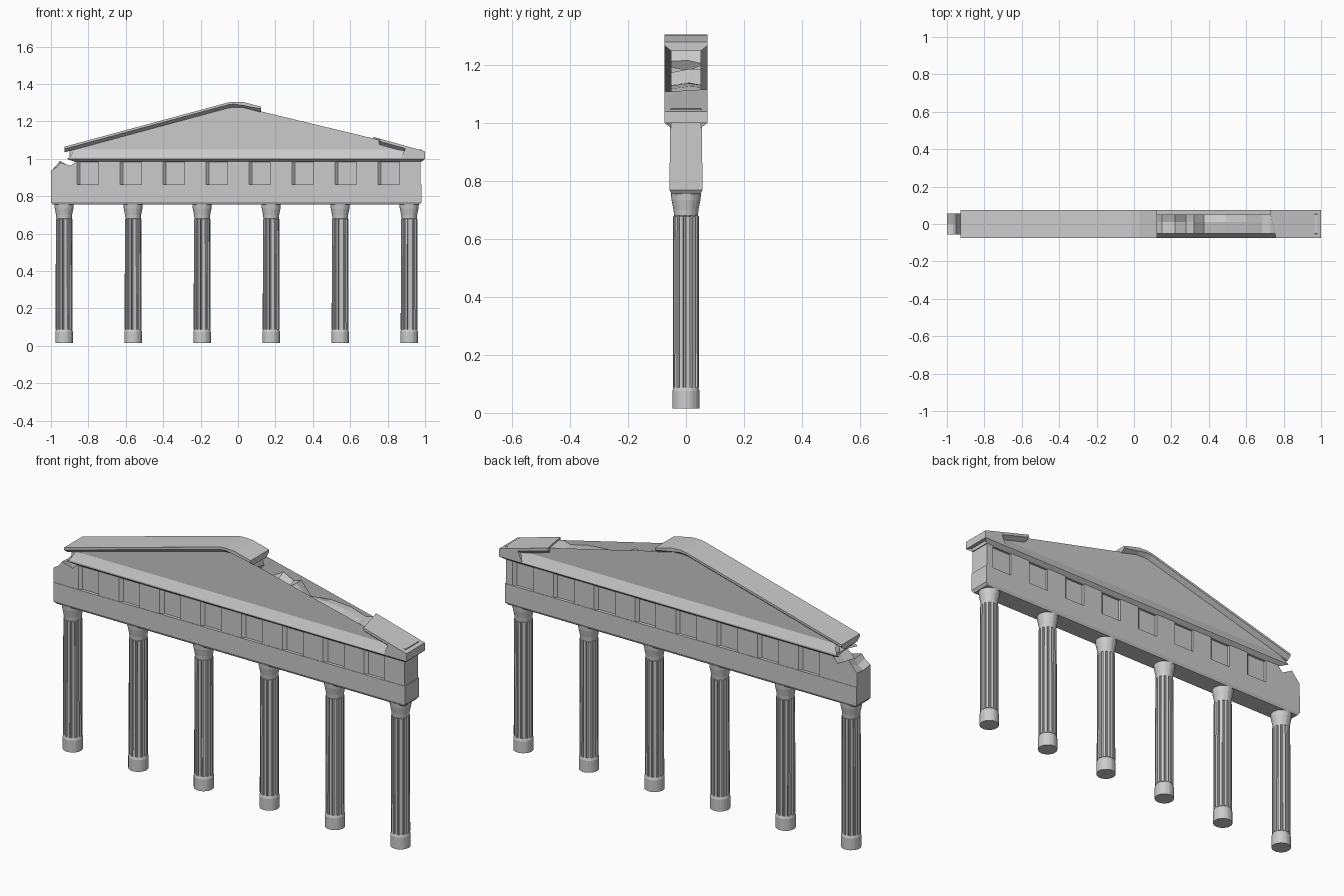
import bpy, bmesh, math, random

if "Cube" in bpy.data.objects:
    bpy.data.objects.remove(bpy.data.objects["Cube"])
random.seed(4)


def loft(name, sections):
    """Skin matching closed 3D sections and cap both ends."""
    bm = bmesh.new()
    rings = [[bm.verts.new(p) for p in s] for s in sections]
    n = len(rings[0])
    for a, b in zip(rings, rings[1:]):
        for i in range(n):
            j = (i + 1) % n
            bm.faces.new((a[i], a[j], b[j], b[i]))
    caps = [bm.faces.new(rings[0]), bm.faces.new(rings[-1])]
    bmesh.ops.triangulate(bm, faces=caps)
    bmesh.ops.recalc_face_normals(bm, faces=bm.faces)
    me = bpy.data.meshes.new(name)
    bm.to_mesh(me)
    bm.free()
    ob = bpy.data.objects.new(name, me)
    bpy.context.collection.objects.link(ob)
    return ob


def at_y(y, pts):
    return [(x, y, z) for x, z in pts]


def rough(pts, first, last, amount=0.014):
    """Jitter the heights of the broken stretch of an outline."""
    return [(x, z + random.uniform(-amount, amount)) if first <= i <= last else (x, z)
            for i, (x, z) in enumerate(pts)]


# Fluted columns: plain drum foot, fluted shaft, flaring capital
def column_ring(cx, z, r, groove=0.0):
    pts = []
    for k in range(12):
        for f, g in ((0.0, 0), (0.56, 0), (0.66, 1), (0.9, 1)):
            a = (k + f) * math.tau / 12
            q = r - groove * g
            pts.append((cx + q * math.cos(a), q * math.sin(a), z))
    return pts


for i in range(6):
    cx = -0.93 + 0.369 * i
    loft("column", [column_ring(cx, *s) for s in (
        (0.015, 0.047), (0.075, 0.047), (0.087, 0.043),
        (0.088, 0.045, 0.007), (0.678, 0.044, 0.007),
        (0.68, 0.041), (0.7, 0.043), (0.735, 0.05), (0.757, 0.052))])


# Architrave beam with chamfered underside
def rect(x0, x1, y, z):
    return [(x0, -y, z), (x1, -y, z), (x1, y, z), (x0, y, z)]


loft("architrave", [rect(-0.99, 0.97, 0.05, 0.755), rect(-1.0, 0.98, 0.057, 0.768),
                    rect(-1.0, 0.98, 0.057, 0.862)])

# Frieze: plan outline with alternating recessed panels, staggered front to back
W, D, P = 0.055, 0.014, 0.23
front = [(-0.87, -W)]
for k in range(8):
    x = -0.862 + P * k
    front += [(x, -W), (x + 0.016, -W + D), (x + 0.116, -W + D), (x + 0.116, -W)]
front.append((0.975, -W))
back = [(0.975, W)]
for k in range(8):
    x = 0.938 - P * k
    back += [(x, W), (x - 0.014, W - D), (x - 0.116, W - D), (x - 0.116, W)]
back.append((-0.87, W))
loft("frieze", [[(x, y, z) for x, y in front + back] for z in (0.855, 0.99)])

# Broken left corner of the frieze
stub = [(-0.86, 0.85), (-1.0, 0.85), (-1.0, 0.936), (-0.968, 0.957), (-0.952, 0.98),
        (-0.92, 0.93), (-0.893, 0.963), (-0.86, 0.99)]
loft("broken_frieze_end", [at_y(-W, stub), at_y(0, rough(stub, 2, 6)),
                           at_y(W, rough(stub, 2, 6))])

# Horizontal cornice: chamfered below, sloping in above
outer = [(-0.915, 1.0), (1.0, 1.0), (1.0, 1.004), (-0.9, 1.008)]
inner = [(-0.87, 0.983), (0.98, 0.983), (0.98, 1.05), (-0.875, 1.05)]
loft("cornice", [at_y(-0.074, outer), at_y(-0.052, inner),
                 at_y(0.052, inner), at_y(0.074, outer)])

# Pediment wall with its collapsed right slope
wall = [(-0.9, 1.06), (-0.05, 1.295), (0.035, 1.295), (0.12, 1.275),
        (0.098, 1.248), (0.11, 1.214), (0.087, 1.18), (0.15, 1.155), (0.22, 1.193),
        (0.278, 1.16), (0.32, 1.174), (0.374, 1.13), (0.49, 1.128), (0.60, 1.118),
        (0.685, 1.096), (0.727, 1.108), (0.98, 1.035), (0.98, 1.0), (-0.9, 1.01),
        (-0.877, 1.032)]
loft("pediment_wall", [at_y(-0.052, wall), at_y(0.01, rough(wall, 5, 13)),
                       at_y(0.052, rough(wall, 5, 13))])


# Raking cornices: thin at the rim, thicker where they meet the wall
def rake(name, top, rim, root, skew=0.0):
    def section(y, t):
        low = [(x, z - t) for x, z in reversed(top)]
        pts = top + low
        edge = {0, len(pts) - 1} if skew else set()
        return at_y(y, [(x - skew * y, z + 0.27 * skew * y) if i in edge else (x, z)
                        for i, (x, z) in enumerate(pts)])
    loft(name, [section(-0.074, rim), section(-0.052, root),
                section(0.052, root), section(0.074, rim)])


rake("left_raking_cornice", [(-0.927, 1.065), (-0.05, 1.302), (-0.02, 1.305),
                             (0.03, 1.303), (0.123, 1.279)], 0.012, 0.03)
rake("right_raking_cornice", [(0.742, 1.112), (1.0, 1.04)], 0.014, 0.032, 0.22)

# Solid block closing the right tip of the pediment
loft("pediment_tip", [at_y(y, [(0.87, 1.0), (1.0, 1.0), (1.0, 1.04), (0.9, 1.066)])
                      for y in (-0.074, 0.074)])
